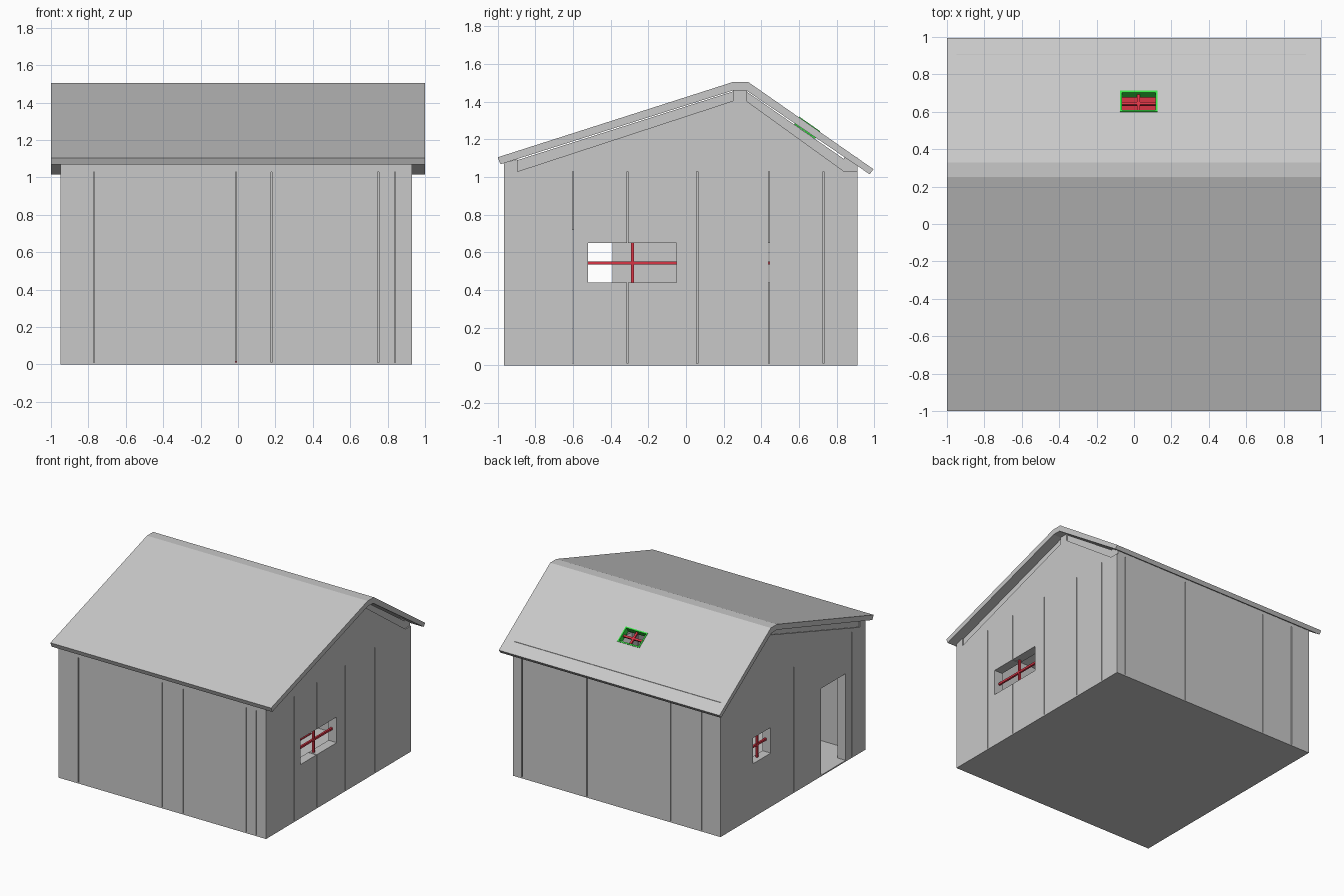
import bpy, bmesh, math
from mathutils import Matrix, Vector

if "Cube" in bpy.data.objects:
    bpy.data.objects.remove(bpy.data.objects["Cube"])


def material(name, rgb):
    m = bpy.data.materials.new(name)
    m.diffuse_color = (*rgb, 1)
    m.use_nodes = True
    m.node_tree.nodes["Principled BSDF"].inputs["Base Color"].default_value = m.diffuse_color
    return m


GREY = material("grey", (0.58, 0.58, 0.58))
RED = material("red", (0.70, 0.035, 0.06))
GREEN = material("green", (0.04, 0.80, 0.06))


def finish(bm, name, mat):
    bmesh.ops.recalc_face_normals(bm, faces=bm.faces)
    me = bpy.data.meshes.new(name)
    bm.to_mesh(me)
    bm.free()
    ob = bpy.data.objects.new(name, me)
    bpy.context.collection.objects.link(ob)
    if mat:
        me.materials.append(mat)
    return ob


def boxes(name, spans, mat, frame=Matrix()):
    """One object from several (x0, x1, y0, y1, z0, z1) boxes."""
    bm = bmesh.new()
    for x0, x1, y0, y1, z0, z1 in spans:
        size = Matrix.Diagonal((x1 - x0, y1 - y0, z1 - z0, 1))
        mid = Matrix.Translation(((x0 + x1) / 2, (y0 + y1) / 2, (z0 + z1) / 2))
        bmesh.ops.create_cube(bm, size=1, matrix=frame @ mid @ size)
    return finish(bm, name, mat)


def extrude_x(name, profile, x0, x1, mat):
    """Prism along x from a (y, z) outline."""
    bm = bmesh.new()
    f = bm.faces.new([bm.verts.new((x0, y, z)) for y, z in profile])
    ext = bmesh.ops.extrude_face_region(bm, geom=[f])
    moved = [v for v in ext["geom"] if isinstance(v, bmesh.types.BMVert)]
    bmesh.ops.translate(bm, verts=moved, vec=(x1 - x0, 0, 0))
    return finish(bm, name, mat)


def cut(target, cutter):
    mod = target.modifiers.new("opening", 'BOOLEAN')
    mod.operation = 'DIFFERENCE'
    mod.solver = 'EXACT'
    mod.object = cutter
    cutter.hide_render = True
    cutter.hide_viewport = True
    cutter.display_type = 'WIRE'


def planks(lo, hi, seams, gap=0.003):
    edges = [lo, *seams, hi]
    return [(a + (gap if i else 0), b - (gap if b != hi else 0))
            for i, (a, b) in enumerate(zip(edges, edges[1:]))]


# Overall wall limits
X0, X1, Y0, Y1, T, TOP = -0.95, 0.93, -0.965, 0.91, 0.075, 1.03

# Floor slab
boxes("floor", [(X0, X1, Y0, Y1, 0, 0.01)], GREY)

# Plank walls
boxes("front_wall", [(a, b, Y0, Y0 + T, 0.01, TOP)
                     for a, b in planks(X0, X1, (-0.77, -0.01, 0.18, 0.75, 0.84))], GREY)
boxes("back_wall", [(a, b, Y1 - T, Y1, 0.01, TOP)
                    for a, b in planks(X0, X1, (-0.78, -0.5, 0.26, 0.85))], GREY)
right = boxes("right_wall", [(X1 - T, X1, a, b, 0.01, TOP)
                             for a, b in planks(Y0 + T, Y1 - T, (-0.6, -0.31, 0.06, 0.44, 0.73))], GREY)
left = boxes("left_wall", [(X0, X0 + T, a, b, 0.01, TOP)
                           for a, b in planks(Y0 + T, Y1 - T, (-0.79, -0.04, 0.25))], GREY)

# Window and door openings
cut(right, boxes("right_window_cutter", [(0.7, 1.1, -0.52, -0.05, 0.44, 0.65)], None))
cut(left, boxes("left_opening_cutter", [(-1.1, -0.7, 0.26, 0.49, 0.44, 0.65),
                                        (-1.1, -0.7, -0.71, -0.39, -0.05, 0.72)], None))

# Red window crosses
B = 0.008


def window_cross(name, x, y0, y1, z0, z1):
    y, z = (y0 + y1) / 2, (z0 + z1) / 2
    boxes(name, [(x - B, x + B, y0, y1, z - B, z + B),
                 (x - B, x + B, y - B, y + B, z0, z1)], RED)


window_cross("right_window_cross", X1 - 0.045, -0.52, -0.05, 0.44, 0.65)
window_cross("left_window_cross", X0 + 0.045, 0.26, 0.49, 0.44, 0.65)

# Gable ends, with slightly recessed rafters above them
gable = [(-0.895, TOP), (0.25, 1.405), (0.32, 1.405), (0.84, TOP)]
front_rafter = [(-0.895, TOP), (-0.895, 1.09), (0.25, 1.455), (0.25, 1.405)]
back_rafter = [(0.84, TOP), (0.84, 1.095), (0.32, 1.455), (0.32, 1.405)]
for side, a, b, inset in (("left", X0, X0 + T, 0.008), ("right", X1 - T, X1, -0.008)):
    extrude_x(side + "_gable", gable, a, b, GREY)
    extrude_x(side + "_front_rafter", front_rafter, a + inset, b + inset, GREY)
    extrude_x(side + "_back_rafter", back_rafter, a + inset, b + inset, GREY)

# Beams running along the house
boxes("ridge_beam", [(X0, X1, 0.25, 0.32, 1.39, 1.46)], GREY)
extrude_x("front_wall_plate", [(Y0, TOP), (Y0, 1.075), (-0.895, 1.095), (-0.895, TOP)], X0, X1, GREY)
boxes("back_wall_plate", [(X0, 0.92, 0.84, Y1, TOP, 1.104)], GREY)

# Roof slab
roof = extrude_x("roof", [(-1.0, 1.105), (0.25, 1.505), (0.33, 1.505), (0.995, 1.042),
                          (0.975, 1.015), (0.32, 1.46), (0.25, 1.46), (-0.985, 1.068)],
                 -1, 1, GREY)

# Skylight, in a frame lying on the back slope
slope = math.atan2(1.505 - 1.042, 0.995 - 0.33)
sky = (Matrix.Translation(Vector((0.025, 0.655, 1.505 - 0.325 * math.tan(slope))))
       @ Matrix.Rotation(-slope, 4, 'X'))
W, H, F = 0.1, 0.068, 0.011
cut(roof, boxes("skylight_cutter", [(-W, W, -H, H, -0.2, 0.1)], None, sky))
boxes("skylight_frame", [(-W, W, -H, -H + F, -0.045, 0.004), (-W, W, H - F, H, -0.045, 0.004),
                         (-W, -W + F, -H + F, H - F, -0.045, 0.004),
                         (W - F, W, -H + F, H - F, -0.045, 0.004)], GREEN, sky)
boxes("skylight_cross", [(-W + F, W - F, -B, B, -0.03, -0.015),
                         (-B, B, -H + F, H - F, -0.03, -0.015)], RED, sky)

# Red mat on the floor below the skylight
boxes("floor_mat", [(-0.1, 0.16, 0.56, 0.72, 0.01, 0.018)], RED)
